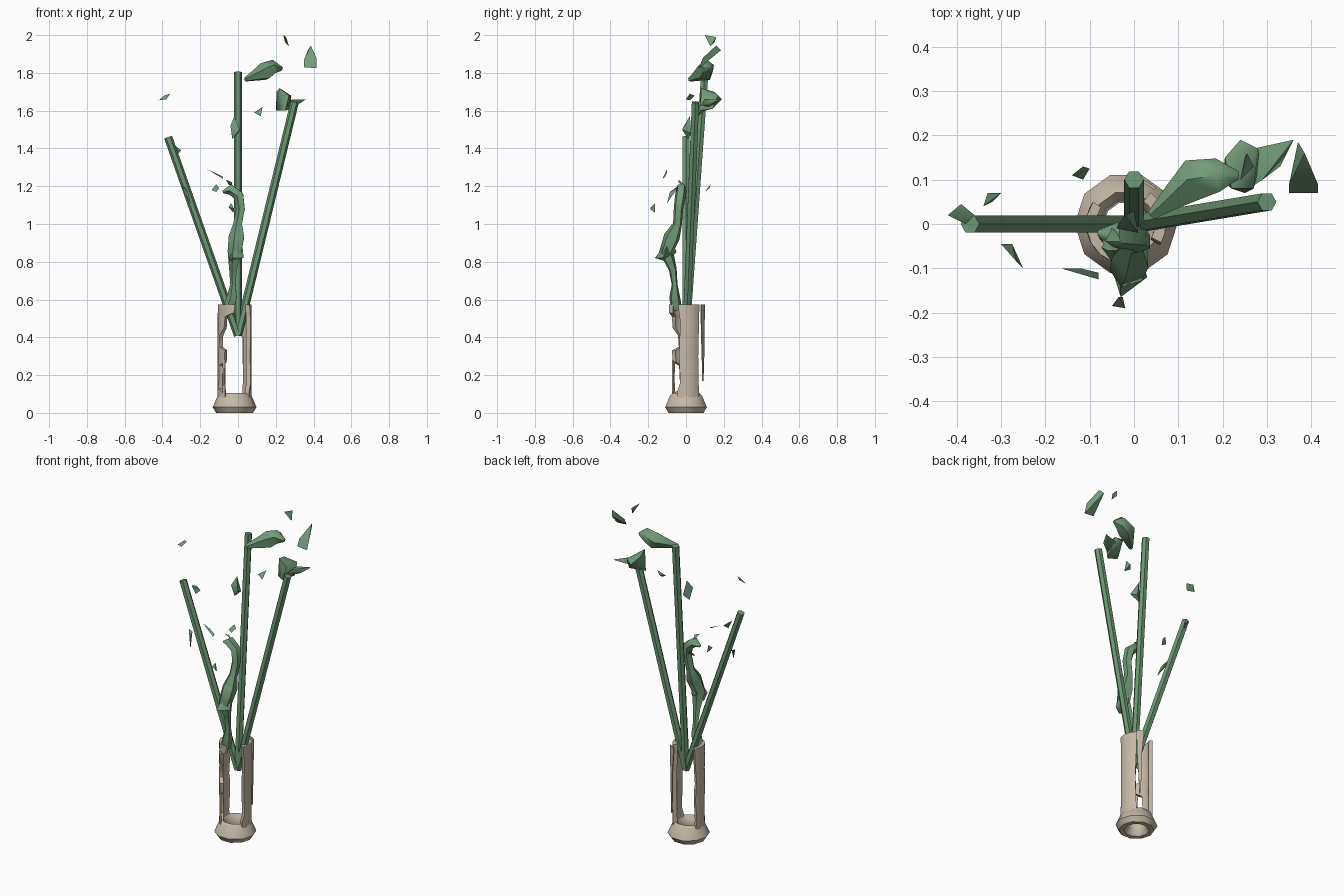
import bpy, bmesh, math
from mathutils import Vector


def mat(name, c):
    m = bpy.data.materials.new(name)
    m.diffuse_color = (*c, 1)
    return m


CLAY = mat("clay beige", (0.56, 0.48, 0.38))
STEM = mat("stem green", (0.15, 0.31, 0.17))
LEAF = mat("leaf green", (0.17, 0.33, 0.19))
CX, CY, R = -0.018, 0.0, 0.09      # vase axis and wall radius


def finish(name, bm, material, angle=None):
    bmesh.ops.recalc_face_normals(bm, faces=bm.faces[:])
    me = bpy.data.meshes.new(name)
    bm.to_mesh(me)
    bm.free()
    ob = bpy.data.objects.new(name, me)
    bpy.context.collection.objects.link(ob)
    me.materials.append(material)
    if angle:
        bpy.ops.object.select_all(action='DESELECT')
        bpy.context.view_layer.objects.active = ob
        ob.select_set(True)
        bpy.ops.object.shade_smooth_by_angle(angle=math.radians(angle))
    return ob


def loft(name, rings, material, closed=False, angle=None):
    """Skin a list of point rings; cap the ends unless closed."""
    bm = bmesh.new()
    vs = [[bm.verts.new(p) for p in r] for r in rings]
    n = len(vs[0])
    for i in range(len(vs) if closed else len(vs) - 1):
        a, b = vs[i], vs[(i + 1) % len(vs)]
        for j in range(n):
            k = (j + 1) % n
            bm.faces.new((a[j], a[k], b[k], b[j]))
    if not closed:
        bm.faces.new(vs[0])
        bm.faces.new(vs[-1])
    return finish(name, bm, material, angle)


def tube(name, path, material, sides=5, angle=None):
    """Tube along (x, y, z, radius) points."""
    pts = [Vector(p[:3]) for p in path]
    rings = []
    for i, p in enumerate(pts):
        d = (pts[min(i + 1, len(pts) - 1)] - pts[max(i - 1, 0)]).normalized()
        ref = Vector((0, 1, 0))
        u = d.cross(ref).normalized()
        v = d.cross(u)
        rings.append([p + path[i][3] * (u * math.cos(t) + v * math.sin(t))
                      for t in (math.tau * j / sides for j in range(sides))])
    return loft(name, rings, material, angle=angle)


def shard(name, pts):
    """Small leaf piece: hull of a few points."""
    bm = bmesh.new()
    for p in pts:
        bm.verts.new(p)
    bmesh.ops.convex_hull(bm, input=bm.verts[:])
    return finish(name, bm, LEAF, 60)


def wall(name, rows, thick, radius=R):
    """Curved vase wall piece from (z, start angle, end angle) rows."""
    n = 7
    bm = bmesh.new()
    grid = []
    for z, a0, a1 in rows:
        row = []
        for j in range(n):
            a = math.radians(a0 + (a1 - a0) * j / (n - 1))
            row.append(tuple(bm.verts.new((CX + r * math.cos(a), CY + r * math.sin(a), z))
                             for r in (radius, radius - thick)))
        # outer arc then inner arc makes one closed ring
        grid.append([o for o, _ in row] + [i for _, i in reversed(row)])
    m = 2 * n
    for a, b in zip(grid, grid[1:]):
        for j in range(m):
            k = (j + 1) % m
            bm.faces.new((a[j], a[k], b[k], b[j]))
    for ring in (grid[0], grid[-1]):
        for j in range(n - 1):
            bm.faces.new((ring[j], ring[j + 1], ring[m - 2 - j], ring[m - 1 - j]))
    return finish(name, bm, CLAY, 40)


# Vase foot: flared open ring
foot = [(0.05, 0.03), (0.07, 0.0), (0.097, 0.0), (0.116, 0.03),
        (0.09, 0.09), (0.075, 0.105), (0.058, 0.08)]
loft("vase_foot", [[(CX + r * math.cos(t), CY + r * math.sin(t), z)
                    for t in (math.tau * j / 10 for j in range(10))]
                   for r, z in foot], CLAY, closed=True, angle=50)

# Broken vase walls
wall("vase_wall_right", [(0.06, -28, 50), (0.11, -32, 50), (0.16, -20, 48),
                         (0.3, -24, 46), (0.48, -20, 50), (0.575, -28, 52)], 0.025)
wall("vase_wall_left", [(0.06, 150, 235), (0.1, 152, 228), (0.13, 155, 200),
                        (0.25, 150, 204), (0.27, 150, 232), (0.33, 152, 235),
                        (0.35, 155, 205), (0.41, 152, 208), (0.45, 150, 232),
                        (0.51, 148, 236), (0.53, 148, 268), (0.575, 146, 272)], 0.022)
wall("vase_wall_edge", [(0.08, 222, 236), (0.18, 228, 234), (0.28, 224, 235)], 0.008)
wall("vase_wall_back", [(0.17, 59, 61), (0.3, 56, 66), (0.42, 52, 66),
                        (0.575, 50, 74)], 0.006, 0.106)

# Stems: hexagonal rods
for name, tip in (("stem_left", (-0.37, 0.0, 1.46)),
                  ("stem_middle", (0.0, 0.1, 1.805)),
                  ("stem_right", (0.3, 0.05, 1.645))):
    tube(name, [(0, 0, 0.41, 0.022), (*tip, 0.022)], STEM, sides=6)

# Main curling leaf in front of the stems
tube("curling_leaf", [(-0.05, -0.05, 0.55, 0.03), (-0.03, -0.06, 0.61, 0.03),
                      (-0.025, -0.06, 0.68, 0.016), (-0.025, -0.07, 0.76, 0.022),
                      (-0.015, -0.105, 0.85, 0.04), (-0.005, -0.075, 0.93, 0.045),
                      (0.0, -0.045, 1.0, 0.025), (0.015, -0.04, 1.08, 0.026),
                      (0.005, -0.03, 1.15, 0.03), (-0.04, -0.025, 1.185, 0.03),
                      (-0.08, -0.02, 1.17, 0.008)], LEAF, angle=60)
shard("curling_leaf_flap", [(-0.03, -0.165, 0.82), (0.03, -0.12, 0.82), (-0.05, -0.1, 0.8),
                            (0.02, -0.09, 0.92), (-0.03, -0.08, 0.93), (0.0, -0.05, 0.85)])

# Upper leaves beside the stem tips
tube("upper_leaf", [(0.04, 0.02, 1.765, 0.012), (0.09, 0.06, 1.785, 0.03),
                    (0.14, 0.1, 1.805, 0.05), (0.19, 0.11, 1.83, 0.04),
                    (0.235, 0.11, 1.82, 0.01)], LEAF, angle=60)
shard("right_leaf_bulk", [(0.2, 0.1, 1.6), (0.205, 0.15, 1.7), (0.24, 0.19, 1.66),
                          (0.27, 0.08, 1.68), (0.22, 0.08, 1.72), (0.25, 0.07, 1.6),
                          (0.285, 0.14, 1.61), (0.28, 0.17, 1.68)])
shard("right_leaf_tip", [(0.26, 0.08, 1.63), (0.27, 0.17, 1.65), (0.36, 0.19, 1.66),
                         (0.33, 0.13, 1.64), (0.29, 0.1, 1.66), (0.28, 0.12, 1.62)])
shard("far_leaf", [(0.35, 0.07, 1.83), (0.415, 0.07, 1.825), (0.37, 0.185, 1.92),
                   (0.385, 0.16, 1.945), (0.35, 0.09, 1.87), (0.415, 0.09, 1.88)])

# Small leaf scraps
scraps = [
    [(0.24, 0.1, 2.0), (0.255, 0.16, 1.99), (0.27, 0.13, 1.94), (0.25, 0.15, 1.96)],
    [(0.085, 0.07, 1.59), (0.13, 0.09, 1.62), (0.12, 0.06, 1.57), (0.11, 0.1, 1.6)],
    [(-0.04, -0.01, 1.52), (-0.02, 0.02, 1.57), (0.01, -0.02, 1.5), (-0.03, 0.01, 1.45),
     (0.0, 0.03, 1.48)],
    [(-0.42, 0.02, 1.655), (-0.39, 0.045, 1.68), (-0.36, 0.02, 1.69), (-0.38, 0.0, 1.66)],
    [(-0.34, 0.04, 1.42), (-0.33, 0.07, 1.41), (-0.3, 0.07, 1.39), (-0.32, 0.05, 1.37)],
    [(-0.3, -0.045, 1.2), (-0.275, -0.045, 1.19), (-0.25, -0.1, 1.11), (-0.265, -0.085, 1.17)],
    [(-0.165, -0.1, 1.29), (-0.12, -0.1, 1.27), (-0.08, -0.125, 1.24), (-0.08, -0.11, 1.25)],
    [(-0.14, 0.11, 1.18), (-0.115, 0.13, 1.21), (-0.1, 0.125, 1.19), (-0.115, 0.1, 1.17)],
    [(-0.05, -0.185, 1.09), (-0.035, -0.165, 1.11), (-0.02, -0.19, 1.08), (-0.025, -0.165, 1.06)],
    [(-0.065, -0.04, 1.235), (-0.035, -0.02, 1.2), (-0.03, -0.04, 1.22), (-0.05, -0.01, 1.21)],
]
for i, pts in enumerate(scraps):
    shard(f"leaf_scrap_{i + 1}", pts)
